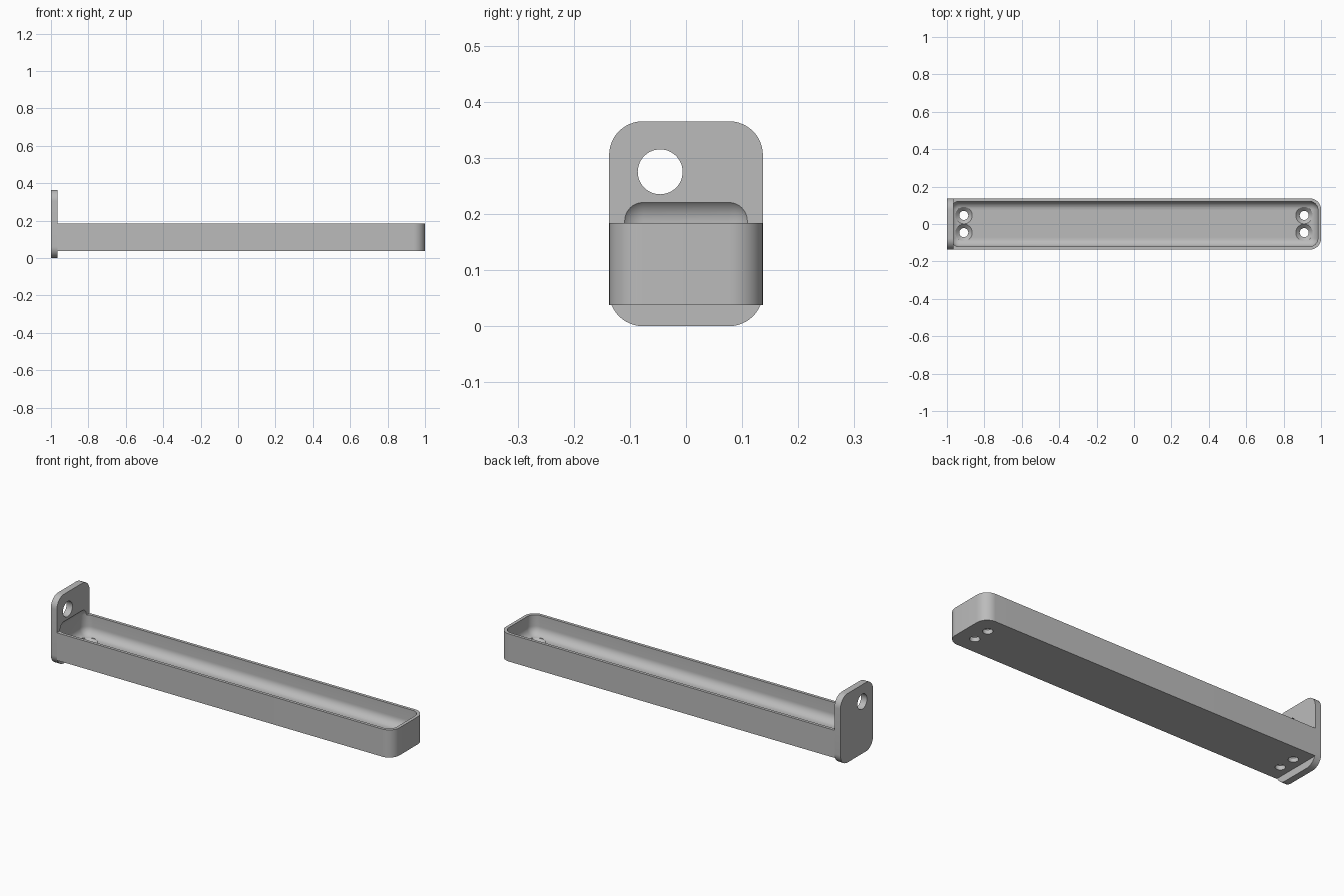
import bpy, bmesh, math
from mathutils import Matrix, Vector

if "Cube" in bpy.data.objects:
    bpy.data.objects.remove(bpy.data.objects["Cube"], do_unlink=True)

HALF_W = 0.137      # half width of tray and plate
FACE_X = -0.965     # where the tray meets the plate
FLOOR = 0.08        # inside floor of the tray

grey = bpy.data.materials.new("light grey")
grey.use_nodes = True
colour = (0.5, 0.5, 0.5, 1)
grey.diffuse_color = colour
grey.node_tree.nodes["Principled BSDF"].inputs["Base Color"].default_value = colour


def finish(name, bm):
    bmesh.ops.recalc_face_normals(bm, faces=bm.faces)
    mesh = bpy.data.meshes.new(name)
    bm.to_mesh(mesh)
    bm.free()
    mesh.materials.append(grey)
    obj = bpy.data.objects.new(name, mesh)
    bpy.context.collection.objects.link(obj)
    return obj


def box(name, low, high, radius, segments, picks):
    """Box between two corners, with the picked edges rounded."""
    low, high = Vector(low), Vector(high)
    size = high - low
    bm = bmesh.new()
    bmesh.ops.create_cube(bm, size=1)
    bmesh.ops.scale(bm, vec=size, verts=bm.verts)
    bmesh.ops.translate(bm, vec=(low + high) / 2, verts=bm.verts)
    edges = [e for e in bm.edges if picks(*[v.co for v in e.verts])]
    bmesh.ops.bevel(bm, geom=edges, offset=radius, segments=segments,
                    profile=0.5, affect='EDGES', clamp_overlap=True)
    return finish(name, bm)


def lathe(name, profile, x, y):
    """Solid of revolution about a vertical axis from (radius, z) pairs."""
    bm = bmesh.new()
    steps = 48
    rings = [[bm.verts.new((x + r * math.cos(math.tau * i / steps),
                            y + r * math.sin(math.tau * i / steps), z))
              for i in range(steps)] for r, z in profile]
    for a, b in zip(rings, rings[1:]):
        for i in range(steps):
            j = (i + 1) % steps
            bm.faces.new((a[i], a[j], b[j], b[i]))
    bm.faces.new(rings[0])
    bm.faces.new(rings[-1])
    return finish(name, bm)


def cut(obj, cutters):
    for cutter in cutters:
        mod = obj.modifiers.new("cut", 'BOOLEAN')
        mod.operation = 'DIFFERENCE'
        mod.solver = 'EXACT'
        mod.object = cutter
    bpy.context.view_layer.update()
    depsgraph = bpy.context.evaluated_depsgraph_get()
    mesh = bpy.data.meshes.new_from_object(obj.evaluated_get(depsgraph))
    obj.modifiers.clear()
    obj.data = mesh


# Main solids: tray with a rounded outer end, plate with rounded corners
tray = box("tray", (FACE_X, -HALF_W, 0.038), (1, HALF_W, 0.184), 0.06, 12,
           lambda a, b: a.x > 0 and b.x > 0 and abs(a.z - b.z) > 0.01)
plate = box("end_plate", (-1, -HALF_W, 0), (FACE_X, HALF_W, 0.365), 0.06, 12,
            lambda a, b: abs(a.x - b.x) > 0.01)

# Rounded hollow, which also dips slightly into the plate
hollow = box("hollow_cutter", (-0.98, -0.121, FLOOR), (0.983, 0.121, 0.232),
             0.045, 10, lambda a, b: True)

# Countersunk screw holes through the floor at both ends
screws = [lathe("screw_cutter",
                [(0.024, 0), (0.024, 0.06), (0.045, FLOOR), (0.045, 0.13)],
                x, y) for x in (-0.91, 0.91) for y in (-0.046, 0.046)]

# Hanging hole through the plate
hanger = lathe("hanging_hole_cutter", [(0.04, -0.1), (0.04, 0.1)], 0, 0)
hanger.data.transform(Matrix.Translation((-0.98, -0.046, 0.275))
                      @ Matrix.Rotation(math.pi / 2, 4, 'Y'))

cut(tray, [hollow] + screws)
cut(plate, [hollow, hanger])
for helper in [hollow, hanger] + screws:
    bpy.data.objects.remove(helper, do_unlink=True)

# Smooth the rounded surfaces and keep the crisp edges
for obj in bpy.context.selected_objects:
    obj.select_set(False)
for obj in (tray, plate):
    obj.select_set(True)
bpy.context.view_layer.objects.active = tray
bpy.ops.object.shade_smooth_by_angle(angle=math.radians(30))
